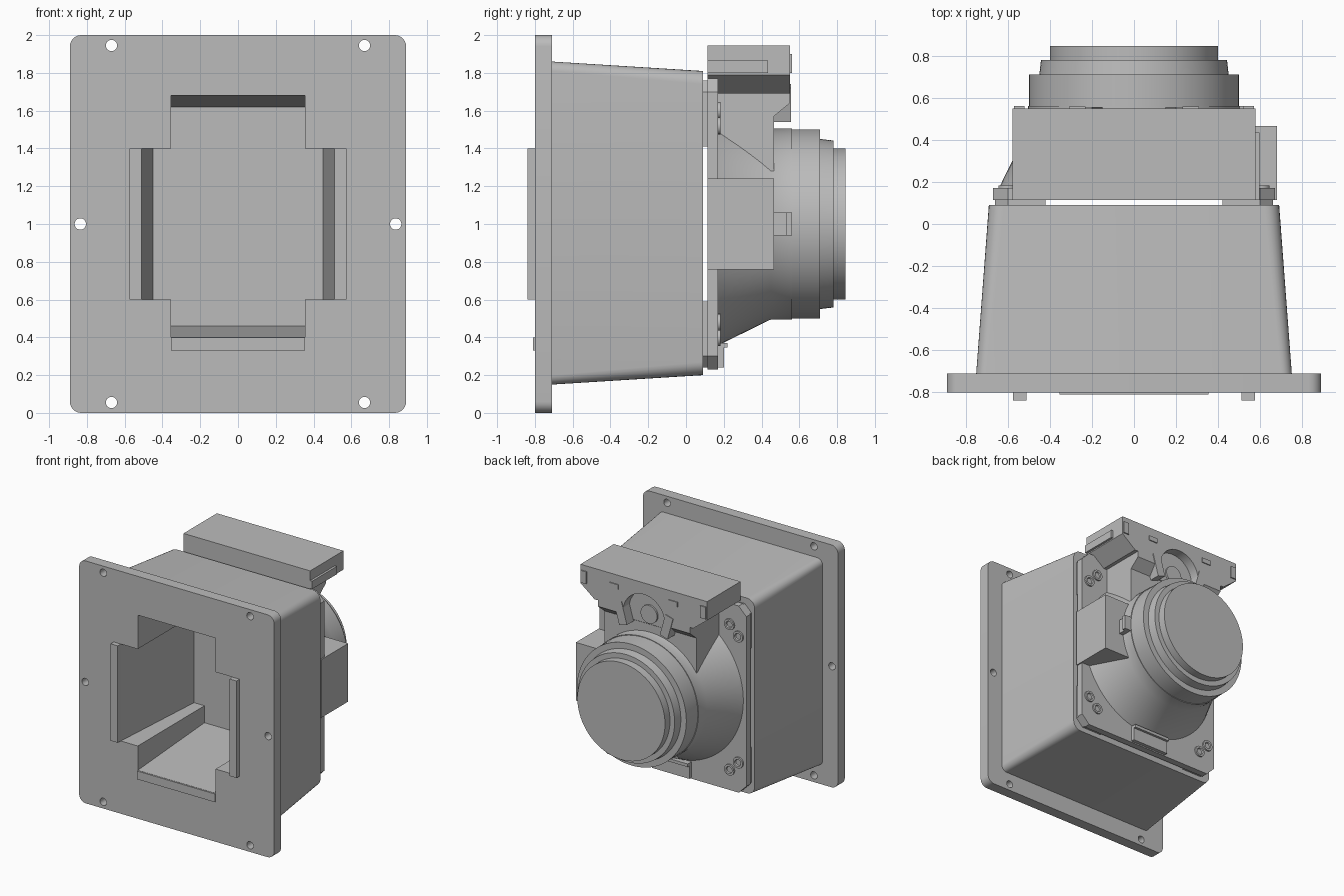
import bpy, bmesh
from math import sin, cos, pi, radians

cube = bpy.data.objects.get("Cube")
if cube:
    bpy.data.objects.remove(cube, do_unlink=True)

GREY = (0.5, 0.5, 0.5, 1)
grey = bpy.data.materials.new("plain grey")
grey.use_nodes = True
grey.diffuse_color = GREY
grey.node_tree.nodes["Principled BSDF"].inputs["Base Color"].default_value = GREY


def finish(name, bm, smooth=False):
    bmesh.ops.remove_doubles(bm, verts=bm.verts, dist=1e-5)
    bmesh.ops.recalc_face_normals(bm, faces=bm.faces)
    mesh = bpy.data.meshes.new(name)
    bm.to_mesh(mesh)
    bm.free()
    mesh.materials.append(grey)
    ob = bpy.data.objects.new(name, mesh)
    bpy.context.collection.objects.link(ob)
    if smooth:
        smooth_edges(ob)
    return ob


def smooth_edges(ob):
    bpy.ops.object.select_all(action='DESELECT')
    ob.select_set(True)
    bpy.context.view_layer.objects.active = ob
    bpy.ops.object.shade_smooth_by_angle(angle=radians(30))


def loft(name, a, b, smooth=False):
    """Solid between two matching loops of 3D points."""
    bm = bmesh.new()
    va, vb = [bm.verts.new(p) for p in a], [bm.verts.new(p) for p in b]
    bm.faces.new(va)
    bm.faces.new(vb[::-1])
    for i in range(len(va)):
        j = (i + 1) % len(va)
        bm.faces.new((va[i], vb[i], vb[j], va[j]))
    return finish(name, bm, smooth)


def xz_prism(name, pts, y0, y1, smooth=False):
    return loft(name, [(x, y0, z) for x, z in pts], [(x, y1, z) for x, z in pts], smooth)


def rect(x0, x1, z0, z1):
    return [(x0, z0), (x1, z0), (x1, z1), (x0, z1)]


def box(name, x0, x1, y0, y1, z0, z1):
    return xz_prism(name, rect(x0, x1, z0, z1), y0, y1)


def rounded(hx, z0, z1, r, steps=6):
    """Rounded rectangle outline, symmetric in x."""
    pts = []
    for k, (cx, cz) in enumerate(((hx - r, z1 - r), (r - hx, z1 - r),
                                  (r - hx, z0 + r), (hx - r, z0 + r))):
        for s in range(steps + 1):
            t = (k + s / steps) * pi / 2
            pts.append((cx + r * cos(t), cz + r * sin(t)))
    return pts


def lathe(name, profile, x=0, z=1, sides=64):
    """Solid turned around the y direction from (radius, y) points."""
    bm = bmesh.new()
    rings = [[bm.verts.new((x + r * cos(2 * pi * i / sides), y, z + r * sin(2 * pi * i / sides)))
              for i in range(sides)] for r, y in profile]
    for a, b in zip(rings, rings[1:]):
        for i in range(sides):
            j = (i + 1) % sides
            bm.faces.new((a[i], a[j], b[j], b[i]))
    bm.faces.new(rings[0])
    bm.faces.new(rings[-1])
    return finish(name, bm, True)


def cut(ob, cutters):
    """Subtract the cutters and bake the result."""
    for c in cutters:
        c.hide_render = True
        m = ob.modifiers.new("cut", 'BOOLEAN')
        m.operation, m.object, m.solver = 'DIFFERENCE', c, 'EXACT'
    deps = bpy.context.evaluated_depsgraph_get()
    mesh = bpy.data.meshes.new_from_object(ob.evaluated_get(deps))
    ob.modifiers.clear()
    ob.data = mesh
    smooth_edges(ob)


# Front plate and tapered housing
plate = xz_prism("front_plate", rounded(0.89, 0, 2, 0.06), -0.8, -0.71)
housing = loft("housing", [(x, -0.71, z) for x, z in rounded(0.75, 0.15, 1.86, 0.05)],
               [(x, 0.09, z) for x, z in rounded(0.69, 0.2, 1.81, 0.07)])

# Cross-shaped tapered cavity and plate screw holes
cavity = []
for near, far in ((rect(-0.355, 0.355, 0.393, 1.687), rect(-0.355, 0.355, 0.46, 1.62)),
                  (rect(-0.517, 0.517, 0.6, 1.4), rect(-0.45, 0.45, 0.6, 1.4))):
    cavity.append(loft("cavity_cutter", [(x, -0.9, z) for x, z in near],
                       [(x, 0.07, z) for x, z in far]))
holes = [lathe("hole_cutter", [(0.03, -0.9), (0.03, -0.6)], s * x, z, 24)
         for s in (-1, 1) for x, z in ((0.67, 0.055), (0.67, 1.945), (0.835, 1))]
cut(plate, cavity + holes)
cut(housing, cavity)
for c in cavity + holes:
    bpy.data.objects.remove(c, do_unlink=True)

# Raised guides around the opening
for s, side in ((-1, "right"), (1, "left")):
    box(side + "_guide", *sorted((s * 0.51, s * 0.575)), -0.84, -0.8, 0.6, 1.4)
box("lower_guide", -0.355, 0.355, -0.81, -0.8, 0.33, 0.398)

# Lens board on four corner spacers
c = 0.07
hx, z0, z1 = 0.67, 0.23, 1.77
xz_prism("lens_board", [(c - hx, z0), (hx - c, z0), (hx, z0 + c), (hx, z1 - c),
                        (hx - c, z1), (c - hx, z1), (-hx, z1 - c), (-hx, z0 + c)], 0.115, 0.17)
for s in (-1, 1):
    for t in (-1, 1):
        corner = [(0.42, 0.41), (0.66, 0.41), (0.66, 0.7), (0.6, 0.76), (0.42, 0.76)]
        xz_prism("corner_spacer", [(s * x, 1 + t * z) for x, z in corner], 0.085, 0.12)
        # Paired socket screws
        for x, z in ((0.52, 0.6), (0.6, 0.52)):
            lathe("board_screw", [(0.045, 0.16), (0.045, 0.183), (0.028, 0.183), (0.024, 0.172)],
                  s * x, 1 + t * z, 20)

# Lens cone and stepped barrel
lathe("lens_barrel", [(0.645, 0.165), (0.505, 0.45), (0.505, 0.56), (0.5, 0.56), (0.5, 0.71),
                      (0.45, 0.71), (0.442, 0.78), (0.4, 0.78), (0.4, 0.845)], sides=96)

# Side box with its catch
box("side_box", 0.3, 0.68, 0.115, 0.465, 0.76, 1.24)
box("catch_base", 0.46, 0.54, 0.46, 0.53, 0.94, 1.06)
box("catch_lip", 0.46, 0.56, 0.53, 0.56, 0.94, 1.06)

# Lower bracket
box("lower_bracket", -0.17, 0.17, 0.165, 0.2, 0.24, 0.37)
box("lower_bracket_lip", -0.17, 0.17, 0.2, 0.22, 0.345, 0.37)

# Top head on a neck, with an arched recess and knob
head = xz_prism("top_head", [(-0.578, 1.945), (-0.578, 1.79), (-0.45, 1.69),
                             (0.45, 1.69), (0.578, 1.79), (0.578, 1.945)], 0.115, 0.55)
side = [(0.165, 1.2), (0.465, 1.2), (0.465, 1.57), (0.55, 1.64), (0.55, 1.69), (0.165, 1.69)]
neck = loft("neck", [(-0.42, y, z) for y, z in side], [(0.42, y, z) for y, z in side])
arch = lathe("arch_cutter", [(0.19, 0.47), (0.19, 0.7)], 0, 1.66, 48)
cut(head, [arch])
cut(neck, [arch])
bpy.data.objects.remove(arch, do_unlink=True)
lathe("knob", [(0.075, 0.46), (0.075, 0.485)], 0, 1.66, 32)

# Head details: side rail, windows and leaning flaps
box("side_rail", 0.57, 0.597, 0.115, 0.435, 1.8, 1.865)
for s in (-1, 1):
    box("small_window", *sorted((s * 0.23, s * 0.31)), 0.545, 0.558, 1.83, 1.87)
    box("end_tab", *sorted((s * 0.52, s * 0.57)), 0.545, 0.56, 1.8, 1.9)
    flap = [(0.15, 1.56), (0.22, 1.54), (0.27, 1.72), (0.2, 1.74)]
    xz_prism("flap", [(s * x, z) for x, z in flap], 0.46, 0.556)
